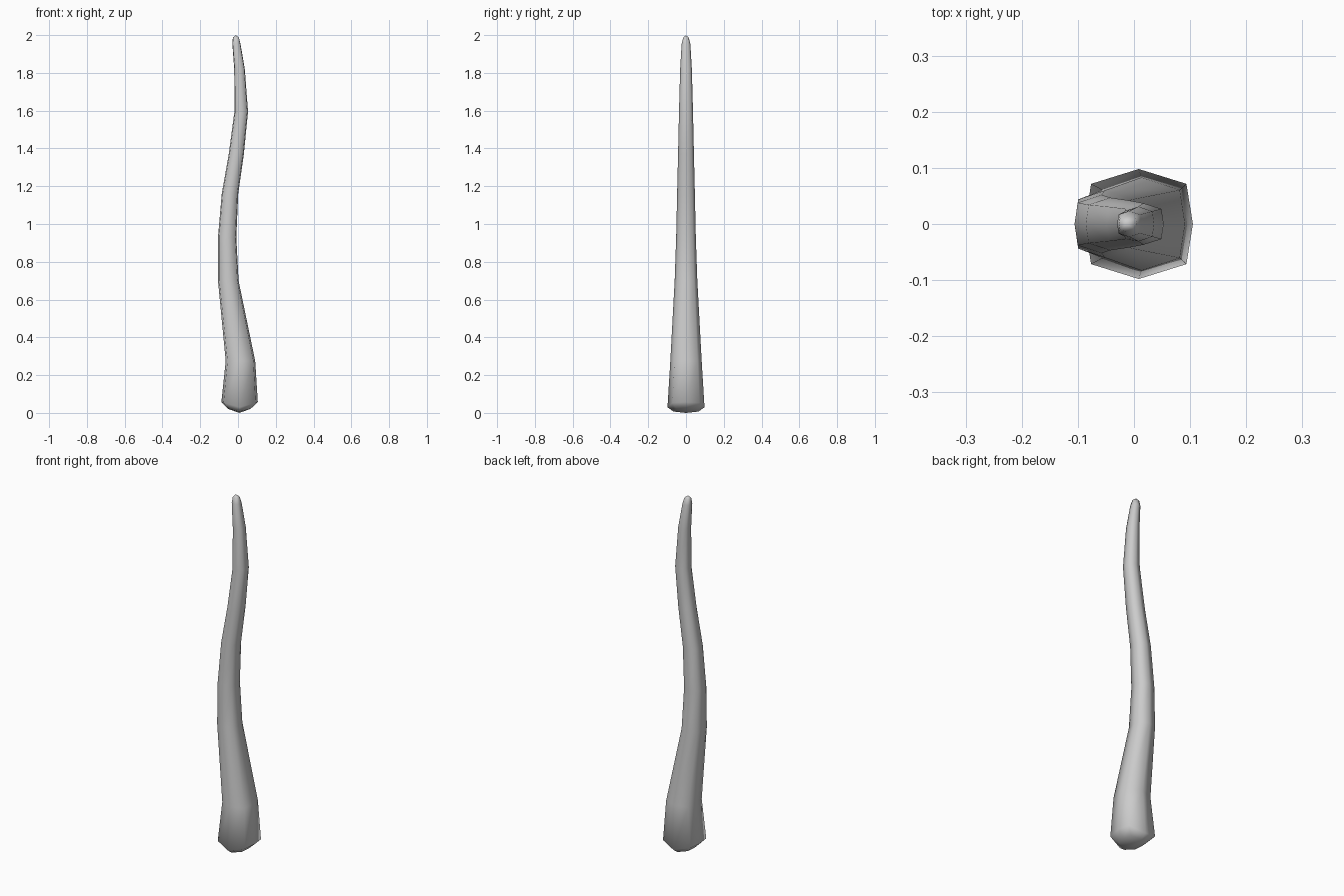
import bpy, bmesh

if "Cube" in bpy.data.objects:
    bpy.data.objects.remove(bpy.data.objects["Cube"])

# Octagon with slightly squared corners, as (x, y) factors
OCT = [(1, 0), (.88, .73), (0, 1), (-.88, .73),
       (-1, 0), (-.88, -.73), (0, -1), (.88, -.73)]

# Cross-sections: height, left x, right x, half depth, upward lift of the x ends
RINGS = [
    (.007, -.052, .066, .066, .014),
    (.030, -.088, .105, .098, .027),
    (.275, -.065, .091, .083, .0),
    (.70, -.106, .003, .060, .0),
    (.93, -.106, -.009, .052, .0),
    (1.16, -.086, .001, .047, .0),
    (1.37, -.049, .031, .042, .0),
    (1.595, -.019, .053, .037, .0),
    (1.82, -.020, .036, .031, .0),
    (1.955, -.030, .013, .023, .0),
    (1.987, -.027, .005, .014, .0),
]

bm = bmesh.new()
loops = []
for z, left, right, depth, lift in RINGS:
    cx, rx = (left + right) / 2, (right - left) / 2
    loops.append([bm.verts.new((cx + fx * rx, fy * depth, z + lift * abs(fx)))
                  for fx, fy in OCT])

# Side walls
for a, b in zip(loops, loops[1:]):
    for i in range(8):
        j = (i + 1) % 8
        bm.faces.new((a[i], a[j], b[j], b[i]))

# Bottom and tip caps
foot = bm.verts.new((.007, 0, 0))
tip = bm.verts.new((-.013, 0, 2))
for i in range(8):
    j = (i + 1) % 8
    bm.faces.new((loops[0][j], loops[0][i], foot))
    bm.faces.new((loops[-1][i], loops[-1][j], tip))

bmesh.ops.recalc_face_normals(bm, faces=bm.faces)
mesh = bpy.data.meshes.new("curved_stalk")
bm.to_mesh(mesh)
bm.free()
for p in mesh.polygons:
    p.use_smooth = True
stalk = bpy.data.objects.new("curved_stalk", mesh)
bpy.context.collection.objects.link(stalk)
